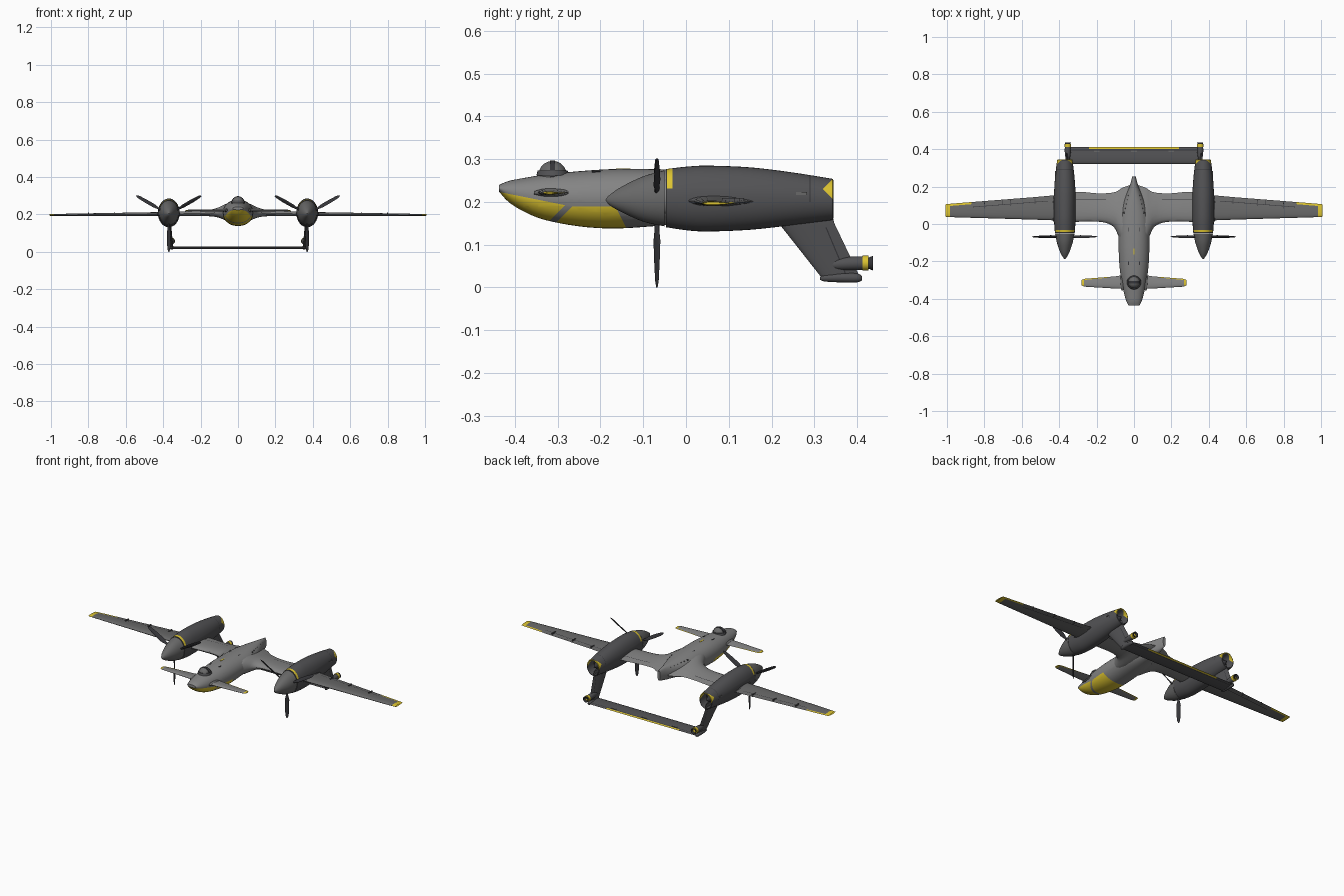
import bpy, bmesh
from math import sin, cos, pi, radians
from mathutils import Vector, Matrix

if "Cube" in bpy.data.objects:
    bpy.data.objects.remove(bpy.data.objects["Cube"])


def material(name, r, g, b):
    m = bpy.data.materials.new(name)
    m.diffuse_color = (r, g, b, 1)
    m.use_nodes = True
    m.node_tree.nodes["Principled BSDF"].inputs["Base Color"].default_value = m.diffuse_color
    return m


YELLOW = material("yellow_paint", 0.72, 0.55, 0.03)
LIGHT = material("light_grey", 0.23, 0.23, 0.23)
MID = material("mid_grey", 0.14, 0.14, 0.14)
DARK = material("dark_grey", 0.085, 0.085, 0.09)
BLACK = material("dark_metal", 0.035, 0.035, 0.04)


def finish(name, bm, mat, mirror=False, angle=35):
    bmesh.ops.recalc_face_normals(bm, faces=bm.faces)
    me = bpy.data.meshes.new(name)
    bm.to_mesh(me)
    bm.free()
    me.materials.append(mat)
    me.shade_smooth()
    me.set_sharp_from_angle(angle=radians(angle))
    ob = bpy.data.objects.new(name, me)
    bpy.context.collection.objects.link(ob)
    if mirror:
        ob.modifiers.new("mirror", 'MIRROR').use_mirror_merge = False
    return ob


def skin(bm, rings):
    """Bridge equal-sized rings and cap both ends."""
    vs = [[bm.verts.new(p) for p in r] for r in rings]
    n = len(vs[0])
    for a, b in zip(vs, vs[1:]):
        for i in range(n):
            bm.faces.new((a[i], a[(i + 1) % n], b[(i + 1) % n], b[i]))
    bm.faces.new(vs[0])
    bm.faces.new(vs[-1])


def curve_rows(rows, k=4):
    """Catmull-Rom refinement of a list of section rows."""
    out = []
    for i in range(len(rows) - 1):
        p0, p1, p2, p3 = (rows[max(0, min(len(rows) - 1, i + j))] for j in (-1, 0, 1, 2))
        for s in range(k):
            t = s / k
            out.append(tuple(0.5 * (2 * b + (c - a) * t + (2 * a - 5 * b + 4 * c - d) * t * t
                                    + (3 * b - a - 3 * c + d) * t ** 3)
                             for a, b, c, d in zip(p0, p1, p2, p3)))
    return out + [rows[-1]]


def body(name, rows, mat, x=0, mirror=False, n=40, p=1.0):
    """Loft along y; each row is (y, half width, top z, bottom z)."""
    bm, rings = bmesh.new(), []
    for y, w, zt, zb in rows:
        ring = []
        for i in range(n):
            c, s = cos(2 * pi * i / n), sin(2 * pi * i / n)
            ring.append((x + w * (abs(c) ** p) * (1 if c > 0 else -1), y,
                         (zt + zb) / 2 + (zt - zb) / 2 * s))
        rings.append(ring)
    skin(bm, rings)
    return finish(name, bm, mat, mirror)


def foil(name, secs, mat, upright=False, mirror=True, n=10):
    """Airfoil loft; each section is (x, z, leading y, trailing y, thickness)."""
    bm, rings = bmesh.new(), []
    us = [(1 - cos(pi * i / n)) / 2 for i in range(n + 1)]
    prof = [(u, 1) for u in us] + [(u, -1) for u in us[-2:0:-1]]
    for x, z, le, te, th in secs:
        ring = []
        for u, s in prof:
            h = th * s * (1.48 * u ** .5 - .63 * u - 1.76 * u ** 2 + 1.42 * u ** 3 - .5 * u ** 4)
            y = le + (te - le) * u
            ring.append((x + h, y, z) if upright else (x, y, z + h))
        rings.append(ring)
    skin(bm, rings)
    return finish(name, bm, mat, mirror)


def paint(ob, mat, *planes):
    """Cut along planes (nx, ny, nz, d) and colour the region where n.p > d."""
    bm = bmesh.new()
    bm.from_mesh(ob.data)
    for *nv, d in planes:
        no = Vector(nv)
        bmesh.ops.bisect_plane(bm, geom=bm.verts[:] + bm.edges[:] + bm.faces[:], dist=1e-5,
                               plane_co=no * d / no.length_squared, plane_no=no)
    if mat.name not in ob.data.materials:
        ob.data.materials.append(mat)
    idx = ob.data.materials.find(mat.name)
    for f in bm.faces:
        c = f.calc_center_median()
        if all(Vector(nv).dot(c) > d for *nv, d in planes):
            f.material_index = idx
    bm.to_mesh(ob.data)
    bm.free()


def box(name, loc, size, mat, mirror=False):
    bm = bmesh.new()
    bmesh.ops.create_cube(bm, size=1, matrix=Matrix.Translation(loc) @ Matrix.Diagonal((*size, 1)))
    return finish(name, bm, mat, mirror)


# fuselage with chisel nose and upright knife tail
hull = body("fuselage", curve_rows([
    (-.437, .028, .240, .224), (-.415, .040, .249, .200), (-.38, .051, .256, .178),
    (-.33, .062, .264, .158), (-.25, .075, .272, .143), (-.17, .081, .277, .138),
    (-.08, .082, .277, .143), (.02, .080, .274, .153), (.10, .062, .270, .165),
    (.16, .040, .266, .174), (.21, .021, .262, .182), (.255, .009, .255, .195)]), LIGHT, p=.92)
paint(hull, YELLOW, (0, -1, 1, .475), (0, -.2, -1, -.136))
paint(hull, YELLOW, (0, 1, -1, -.455), (0, -1, -.5, .07), (0, 0, -1, -.19))
box("spine_marking", (0, -.147, .2765), (.007, .034, .004), YELLOW)
for i, y in enumerate((-.21, -.09, -.03)):
    box(f"spine_vent_{i}", (.03, y, .269), (.005, .02, .006), BLACK, True)
for i in range(7):
    box(f"tail_rivet_{i}", (.052 - .006 * i, .06 + .023 * i, .256 - .0015 * i),
        (.006, .006, .008), DARK, True)

# cockpit dome with frames
bm = bmesh.new()
bmesh.ops.create_uvsphere(bm, u_segments=32, v_segments=20, radius=.033,
                          matrix=Matrix.Translation((0, -.312, .263)))
finish("cockpit_dome", bm, MID)
body("dome_frame", [(-.318, .0345, .2975, .2285), (-.306, .0345, .2975, .2285)], BLACK)
bm = bmesh.new()
bmesh.ops.create_cone(bm, cap_ends=True, segments=32, radius1=.038, radius2=.035, depth=.012,
                      matrix=Matrix.Translation((0, -.312, .268)))
finish("dome_base", bm, DARK)

# main wing, blended into the fuselage at the root
wing = foil("wing", curve_rows([
    (0, .212, -.13, .215, .10), (.06, .212, -.11, .195, .09), (.085, .211, -.06, .178, .072),
    (.105, .210, -.02, .170, .055), (.14, .208, .003, .165, .038), (.20, .205, .013, .164, .030),
    (.31, .203, .012, .172, .026), (.44, .201, .020, .152, .022), (.72, .199, .029, .129, .016),
    (.985, .197, .037, .108, .010), (1.0, .197, .042, .104, .006)], 3), LIGHT)
paint(wing, MID, (1, 0, 0, .37))
paint(wing, BLACK, (.08, 1, 0, .158), (-.08, -1, 0, -.161), (1, 0, 0, .46), (-1, 0, 0, -.86))
paint(wing, BLACK, (1, 0, 0, .70), (-1, 0, 0, -.703), (.08, 1, 0, .158))
paint(wing, BLACK, (0, 1, 0, .128), (0, -1, 0, -.131), (1, 0, 0, .15), (-1, 0, 0, -.31))
paint(wing, YELLOW, (1, 0, 0, .985))
paint(wing, YELLOW, (1, 0, 0, .87), (.083, 1, 0, .178))
for i, x in enumerate((.53, .66, .80)):
    box(f"wing_hinge_{i}", (x, .128 - .08 * (x - .44), .202), (.006, .03, .014), DARK, True)

# canards
canard = foil("canard", [(.03, .222, -.347, -.268, .014), (.10, .222, -.345, -.28, .012),
                         (.265, .221, -.335, -.293, .008), (.28, .221, -.328, -.299, .004)], LIGHT)
paint(canard, YELLOW, (1, 0, 0, .268))
paint(canard, YELLOW, (1, 0, 0, .13), (.1, 1, 0, -.273))
body("canard_fairing", curve_rows([(-.355, .004, .225, .218), (-.33, .012, .231, .213),
     (-.29, .012, .230, .213), (-.262, .004, .224, .219)]), MID, .062, True, 16)

# engine nacelles with hollow exhausts
NX = .37
nac = curve_rows([(-.047, .053, .277, .141), (0, .0565, .2825, .134), (.05, .058, .285, .131),
                  (.15, .058, .281, .135), (.25, .052, .269, .146), (.343, .041, .254, .158)])
nacelle = body("nacelle", nac + [(.345, .037, .250, .162), (.29, .031, .243, .169)], DARK, NX, True)
paint(nacelle, YELLOW, (0, 1, 0, -.044), (0, -1, 0, .031), (0, 0, 1, .232))
paint(nacelle, YELLOW, (0, 1, -1, .09), (0, 1, 1, .55))
paint(nacelle, BLACK, (0, 1, 0, .289), (0, -1, 0, -.291), (0, 0, 1, .2))
body("exhaust_plug", curve_rows([(.285, .022, .230, .182), (.31, .016, .223, .189),
     (.335, .002, .208, .204)]), BLACK, NX, True, 24)
body("wing_root_fairing", curve_rows([(-.005, .050, .208, .198), (.03, .066, .222, .183),
     (.10, .068, .222, .182), (.165, .056, .210, .192)]), DARK, NX, True, 32)
for i, y in enumerate((.12, .27)):
    box(f"nacelle_vent_{i}", (NX + .0535 - .035 * (y - .12), y, .22),
        (.006, .026, .007), MID, True)
body("spinner", curve_rows([(-.188, .001, .206, .204), (-.178, .010, .217, .192),
     (-.15, .025, .236, .176), (-.10, .042, .260, .154), (-.05, .052, .274, .143)]), MID, NX, True)

# three-bladed propellers
bm = bmesh.new()
for k in range(3):
    turn = Matrix.Translation((NX, -.068, .2)) @ Matrix.Rotation(k * 2 * pi / 3, 4, 'Y')
    rings = []
    for r, chord, th, pitch in ((.03, .012, .010, 50), (.065, .013, .008, 50), (.09, .024, .005, 42),
                                (.14, .023, .004, 34), (.185, .017, .003, 28), (.2, .006, .002, 26)):
        rot = turn @ Matrix.Translation((0, 0, -r)) @ Matrix.Rotation(radians(pitch), 4, 'Z')
        rings.append([rot @ Vector((chord / 2 * cos(pi * i / 6), th / 2 * sin(pi * i / 6), 0))
                      for i in range(12)])
    skin(bm, rings)
finish("propeller", bm, BLACK, True)

# swept ventral fins, tail pods and the joining tailplane
fin = foil("tail_fin", [(.368, .185, .19, .338, .020), (.367, .15, .217, .347, .018),
                        (.353, .022, .318, .408, .015)], DARK, True)
paint(fin, BLACK, (0, 1, .42, .385), (0, -1, -.42, -.388), (0, 0, -1, -.14))
FX = .354
body("fin_foot", curve_rows([(.313, .002, .024, .018), (.325, .008, .031, .014),
     (.36, .011, .034, .012), (.40, .010, .033, .012), (.412, .003, .026, .017)]), DARK, FX, True, 20)
body("tail_pod", curve_rows([(.322, .002, .052, .048), (.345, .010, .065, .042),
     (.38, .016, .072, .040), (.415, .016, .073, .041)]), DARK, FX, True, 24)
body("pod_ring", [(.413, .0175, .0745, .0395), (.427, .0175, .0745, .0395)], YELLOW, FX, True, 24)
body("pod_nozzle", [(.427, .013, .070, .044), (.437, .017, .074, .040), (.437, .014, .071, .043),
                    (.425, .009, .066, .048)], BLACK, FX, True, 24)
stab = foil("tailplane", [(-.352, .022, .320, .412, .015), (.352, .022, .320, .412, .015)],
            DARK, mirror=False)
paint(stab, YELLOW, (0, 1, 0, .400), (1, 0, 0, -.24), (-1, 0, 0, -.24))
paint(stab, BLACK, (0, 1, 0, .394), (0, -1, 0, -.397))
for i, x in enumerate((0, .2)):
    box(f"tailplane_hinge_{i}", (x, .39, .024), (.03, .008, .008), MID, x > 0)
